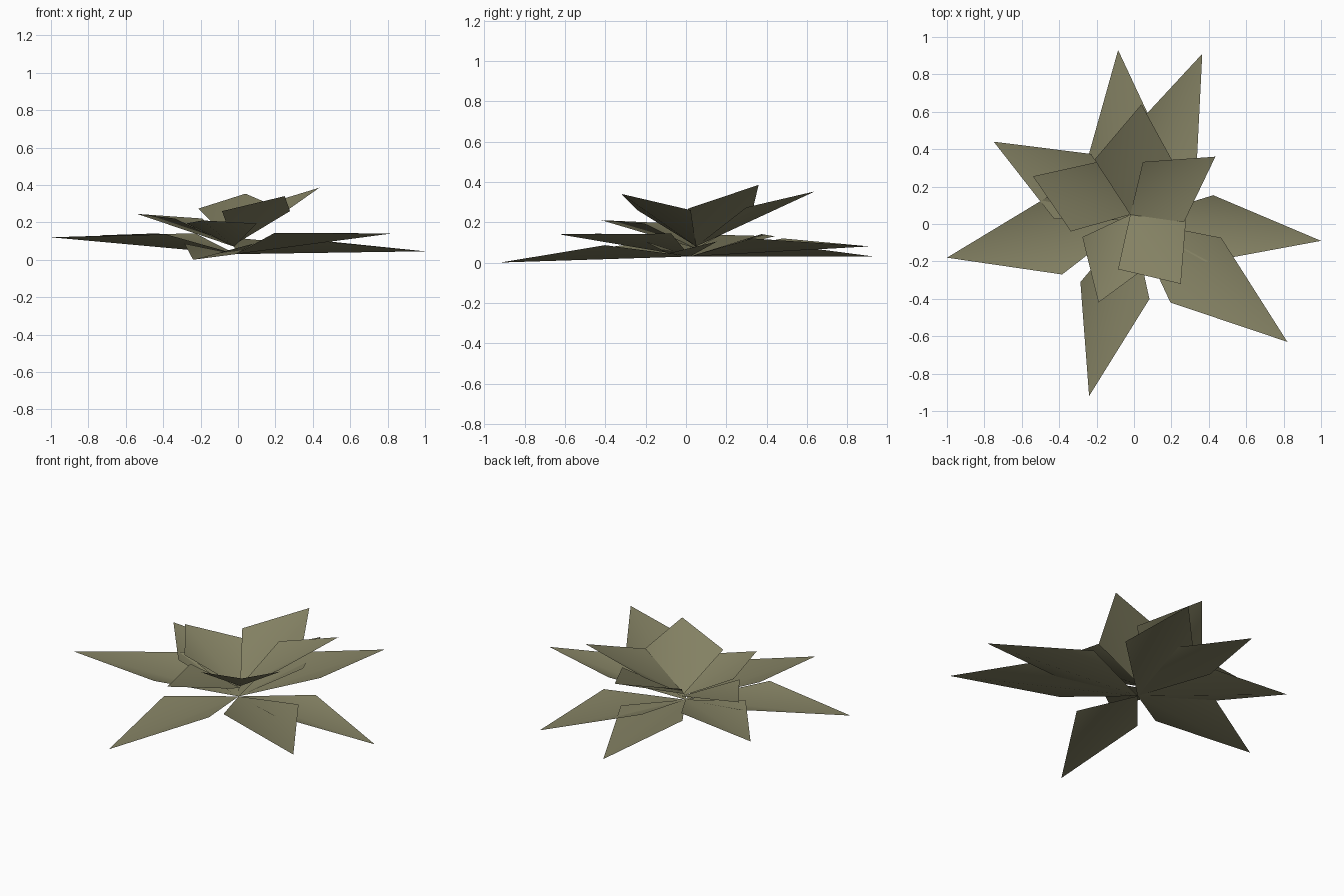
import bpy
import bmesh
from mathutils import Vector

cube = bpy.data.objects.get("Cube")
if cube:
    bpy.data.objects.remove(cube, do_unlink=True)

# One dull olive colour for every leaf
olive = bpy.data.materials.new("dull_olive")
olive.use_nodes = True
colour = (0.23, 0.22, 0.125, 1.0)
olive.diffuse_color = colour
shader = next(n for n in olive.node_tree.nodes if n.type == 'BSDF_PRINCIPLED')
shader.inputs["Base Color"].default_value = colour

EDGE_LIFT = 0.068  # how far the side corners rise above the midrib


def make_leaf(name, base, tip, along, half_width):
    """Kite-shaped leaf, folded upward in a shallow V along its midrib."""
    base, tip = Vector(base), Vector(tip)
    rib = tip - base
    across = Vector((-rib.y, rib.x, 0)).normalized() * half_width
    middle = base + rib * along + Vector((0, 0, EDGE_LIFT))

    bm = bmesh.new()
    root, end, left, right = [
        bm.verts.new(p) for p in (base, tip, middle + across, middle - across)
    ]
    bm.faces.new((root, end, left))
    bm.faces.new((root, right, end))
    for face in bm.faces:
        face.smooth = True
    mesh = bpy.data.meshes.new(name)
    bm.to_mesh(mesh)
    bm.free()
    mesh.materials.append(olive)
    leaf = bpy.data.objects.new(name, mesh)
    bpy.context.collection.objects.link(leaf)
    return leaf


def make_ring(ring_name, base, leaves):
    """Build every leaf of one ring from a shared root point."""
    for number, (tip, along, half_width) in enumerate(leaves, start=1):
        make_leaf(f"{ring_name}_leaf_{number}", base, tip, along, half_width)


# Long leaves spread close to the ground: tip, widest point, half width
make_ring("lower", (-0.01, 0.02, 0.03), [
    ((1.0, -0.09, 0.045), 0.41, 0.18),
    ((0.82, -0.63, 0.14), 0.41, 0.22),
    ((-0.24, -0.92, 0.0), 0.40, 0.19),
    ((-1.0, -0.18, 0.12), 0.42, 0.21),
    ((-0.75, 0.44, 0.13), 0.43, 0.20),
    ((-0.085, 0.93, 0.03), 0.41, 0.20),
    ((0.365, 0.91, 0.08), 0.43, 0.20),
])

# Shorter leaves half raised
make_ring("middle", (-0.02, 0.05, 0.07), [
    ((-0.19, -0.42, 0.21), 0.40, 0.20),
    ((-0.54, 0.255, 0.245), 0.47, 0.20),
])

# Steepest leaves around the heart of the plant
make_ring("upper", (-0.02, 0.05, 0.08), [
    ((0.04, 0.64, 0.353), 0.46, 0.22),
    ((0.435, 0.36, 0.385), 0.39, 0.195),
    ((0.25, -0.32, 0.34), 0.43, 0.225),
])
